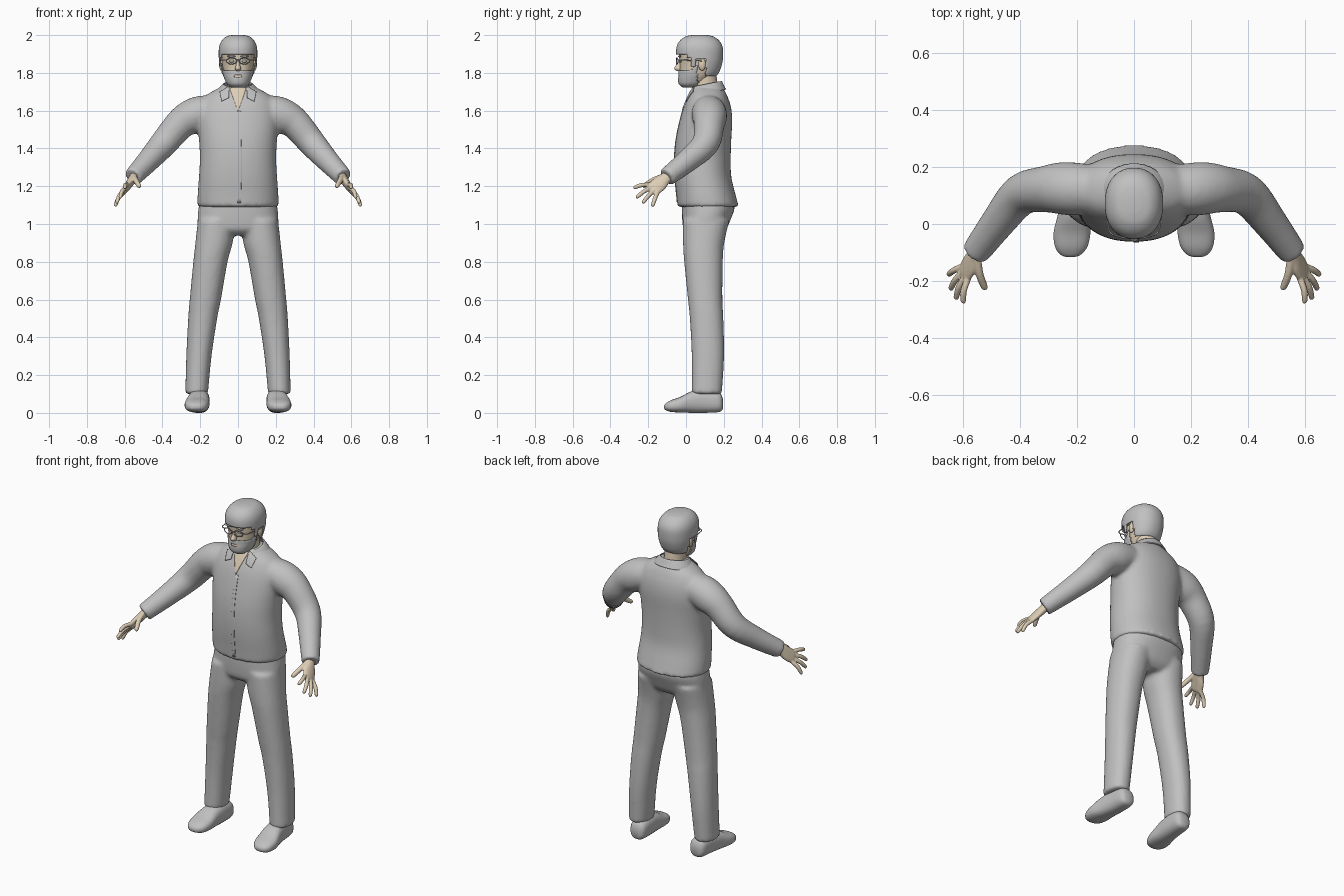
import bpy, bmesh, math
from mathutils import Vector

cube = bpy.data.objects.get("Cube")
if cube:
    bpy.data.objects.remove(cube, do_unlink=True)

X, Y, Z = Vector((1, 0, 0)), Vector((0, 1, 0)), Vector((0, 0, 1))


def material(name, rgb):
    m = bpy.data.materials.new(name)
    m.use_nodes = True
    m.diffuse_color = (*rgb, 1)
    m.node_tree.nodes["Principled BSDF"].inputs["Base Color"].default_value = (*rgb, 1)
    return m


GREY = material("soft grey", (0.53, 0.53, 0.53))
SKIN = material("pale skin", (0.72, 0.61, 0.46))


def resample(rings, steps):
    """Smooth spline through rings given as tuples."""
    out = []
    last = len(rings) - 1
    for i in range(last):
        a, b, c, d = (rings[min(max(k, 0), last)] for k in (i - 1, i, i + 1, i + 2))
        for s in range(steps):
            t = s / steps
            out.append([0.5 * (2 * q + (r - p) * t + (2 * p - 5 * q + 4 * r - w) * t * t
                               + (3 * q - p - 3 * r + w) * t ** 3)
                        for p, q, r, w in zip(a, b, c, d)])
    return out + [list(rings[-1])]


def loft(bm, rings, axis=None, ref=Y, n=24, p=2, steps=4, caps=True):
    """Rings are (x, y, z, half width, half depth)."""
    rings = resample(rings, steps)
    loops = []
    for i, (x, y, z, a, b) in enumerate(rings):
        before, after = rings[max(i - 1, 0)], rings[min(i + 1, len(rings) - 1)]
        t = axis or (Vector(after[:3]) - Vector(before[:3])).normalized()
        u = ref.cross(t).normalized()
        v = t.cross(u)
        a, b = max(a, 0.001), max(b, 0.001)
        loop = []
        for k in range(n):
            ang = math.tau * (k + 0.5) / n
            c, s = math.cos(ang), math.sin(ang)
            pu = math.copysign(abs(c) ** (2 / p), c) * a
            pv = math.copysign(abs(s) ** (2 / p), s) * b
            loop.append(bm.verts.new(Vector((x, y, z)) + u * pu + v * pv))
        loops.append(loop)
    for lo, hi in zip(loops, loops[1:]):
        for k in range(n):
            bm.faces.new((lo[k], lo[(k + 1) % n], hi[(k + 1) % n], hi[k]))
    if caps:
        bm.faces.new(loops[0][::-1])
        bm.faces.new(loops[-1])


def stack(rows, side=1):
    """Rows of (z, front, back, half width, centre x) to rings."""
    return [(side * (r[4] if len(r) > 4 else 0), (r[1] + r[2]) / 2, r[0], r[3], (r[2] - r[1]) / 2)
            for r in rows]


def finish(name, bm, mat, voxel=0, smooth=0):
    bmesh.ops.recalc_face_normals(bm, faces=bm.faces)
    me = bpy.data.meshes.new(name)
    bm.to_mesh(me)
    bm.free()
    me.materials.append(mat)
    ob = bpy.data.objects.new(name, me)
    bpy.context.collection.objects.link(ob)
    bpy.ops.object.select_all(action="DESELECT")
    ob.select_set(True)
    bpy.context.view_layer.objects.active = ob
    bpy.ops.object.shade_smooth_by_angle(angle=math.radians(50))
    if voxel:
        r = ob.modifiers.new("merge", "REMESH")
        r.mode, r.voxel_size, r.use_smooth_shade = "VOXEL", voxel, True
        s = ob.modifiers.new("soften", "SMOOTH")
        s.factor, s.iterations = 0.5, smooth
    return ob


def thicken(ob, amount):
    m = ob.modifiers.new("thickness", "SOLIDIFY")
    m.thickness, m.offset = amount, 0


def ball(name, centre, scale, mat):
    bm = bmesh.new()
    bmesh.ops.create_uvsphere(bm, u_segments=16, v_segments=10, radius=1)
    for v in bm.verts:
        v.co = Vector(centre) + Vector(a * b for a, b in zip(v.co, scale))
    return finish(name, bm, mat)


# Shirt: torso and both sleeves merged
bm = bmesh.new()
loft(bm, stack([(1.09, -.045, .28, .215), (1.15, -.05, .264, .214), (1.25, -.06, .24, .207),
                (1.35, -.062, .237, .202), (1.45, -.053, .24, .207), (1.55, -.032, .245, .215),
                (1.62, -.012, .238, .205), (1.67, .01, .222, .18), (1.70, .025, .208, .14),
                (1.735, .045, .185, .07)]), axis=Z, n=40, p=2.2)
for s in (1, -1):
    loft(bm, [(s * x, y, z, r, r) for x, y, z, r in (
        (.08, .12, 1.60, .08), (.19, .122, 1.588, .092), (.255, .125, 1.563, .092),
        (.31, .122, 1.525, .082), (.395, .103, 1.425, .073), (.475, .008, 1.335, .061),
        (.557, -.102, 1.248, .05))])
shirt = finish("shirt", bm, GREY, 0.011, 6)

# Trousers: hips and both legs merged
bm = bmesh.new()
loft(bm, stack([(1.15, -.02, .24, .195), (1.09, -.022, .258, .208), (1.02, -.02, .235, .214),
                (.97, -.012, .212, .20), (.94, .02, .18, .13)]), axis=Z, n=40, p=2.3)
for s in (1, -1):
    loft(bm, stack([(1.02, -.017, .23, .10, .113), (.9, -.016, .203, .099, .127),
                    (.8, -.01, .195, .091, .146), (.6, .01, .193, .083, .173),
                    (.5, .02, .198, .077, .187), (.3, .03, .202, .067, .207),
                    (.1, .03, .19, .06, .219)], s), axis=Z, p=2.2)
finish("trousers", bm, GREY, 0.011, 5)

# Shoes
for s, side in ((1, "left"), (-1, "right")):
    bm = bmesh.new()
    loft(bm, [(s * x, y, (lo + hi) / 2, r, (hi - lo) / 2) for y, x, lo, hi, r in (
        (.195, .2, .02, .075, .025), (.175, .2, .004, .11, .047), (.1, .203, 0, .125, .053),
        (.03, .21, 0, .115, .058), (-.03, .217, .002, .085, .065), (-.08, .22, .005, .067, .057),
        (-.108, .222, .015, .05, .035), (-.116, .222, .025, .038, .012))],
        axis=-Y, ref=Z, p=2.5)
    finish(side + "_shoe", bm, GREY)

# Hands: palm, four fingers and thumb merged
for s, side in ((1, "left"), (-1, "right")):
    flip = Vector((s, 1, 1))
    d = Vector((.4, -.7, -.6)).normalized()
    w = Vector((-.32, -.7, .64)).normalized()
    wrist, knuckle = Vector((.535, -.072, 1.272)), Vector((.592, -.17, 1.188))
    bm = bmesh.new()
    loft(bm, [(*wrist.lerp(knuckle, f), a, b) for f, a, b in (
        (0, .03, .024), (.4, .032, .023), (.7, .042, .02), (1, .041, .016), (1.1, .034, .011))],
        axis=d, ref=d.cross(w))
    fingers = [(knuckle + w * k, Vector(tip), .0115) for k, tip in (
        (.031, (.60, -.278, 1.192)), (.011, (.626, -.264, 1.14)),
        (-.011, (.645, -.23, 1.112)), (-.03, (.652, -.178, 1.094)))]
    fingers.append((wrist.lerp(knuckle, .35) + w * .018, Vector((.522, -.23, 1.198)), .014))
    for base, tip, r in fingers:
        bend = base.lerp(tip, .5) + Vector((.006, 0, .006))
        loft(bm, [(*base, r, r), (*bend, r, r), (*base.lerp(tip, .92), r * .85, r * .85),
                  (*tip, r * .35, r * .35)], n=12)
    for v in bm.verts:
        v.co = v.co * flip
    finish(side + "_hand", bm, SKIN, 0.004, 2)

# Head, hair and beard share one profile
HEAD = [(1.725, -.012, .05, .03), (1.742, -.032, .09, .052), (1.77, -.037, .13, .066),
        (1.80, -.034, .158, .076), (1.84, -.033, .174, .083), (1.88, -.036, .181, .087),
        (1.92, -.036, .18, .086), (1.955, -.02, .163, .073), (1.978, .012, .132, .048),
        (1.986, .05, .095, .015)]


def head_shell(name, grow, mat, keep=None):
    rows = [(z + (grow if z > 1.9 else 0), f - grow, b + grow, h + grow) for z, f, b, h in HEAD]
    bm = bmesh.new()
    loft(bm, stack(rows), axis=Z, n=64, p=2.2, steps=6)
    if keep:
        drop = [f for f in bm.faces if not keep(f.calc_center_median())]
        bmesh.ops.delete(bm, geom=drop, context="FACES")
    ob = finish(name, bm, mat)
    if keep:
        thicken(ob, 0.006)
    return ob


def hairline(c):
    for limit, low in ((.01, 1.897), (.03, 1.88), (.055, 1.83), (.105, 1.875)):
        if c.y < limit:
            return c.z > low
    return c.z > 1.785


def beard_area(c):
    mouth = abs(c.x) < .022 and 1.776 < c.z < 1.788
    cheek = 1.81 + max(0, c.y - .02) * .8
    return c.z < cheek and c.y < .06 and not mouth


head_shell("head", 0, SKIN)
head_shell("hair", .012, GREY, hairline)
head_shell("beard", .003, GREY, beard_area)

# Neck, nose, ears and eyes
bm = bmesh.new()
loft(bm, stack([(1.62, .04, .18, .07), (1.72, .036, .17, .06), (1.8, .04, .16, .058)]), axis=Z)
finish("neck", bm, SKIN)
bm = bmesh.new()
loft(bm, stack([(1.872, -.038, -.02, .007), (1.845, -.051, -.02, .010), (1.823, -.063, -.02, .016),
                (1.811, -.05, -.02, .011)]), axis=-Z, n=16)
finish("nose", bm, SKIN)
for s, side in ((1, "left"), (-1, "right")):
    ball(side + "_ear", (s * .088, .085, 1.845), (.012, .02, .033), SKIN)
    ball(side + "_eye", (s * .033, -.029, 1.862), (.014, .008, .007), GREY)
    ball(side + "_eyebrow", (s * .035, -.034, 1.888), (.024, .008, .006), GREY)

# Glasses: rims, temples and bridge
bm = bmesh.new()
for s in (1, -1):
    rim = []
    for k in range(25):
        a = math.tau * k / 24
        px = .034 + .027 * math.cos(a)
        rim.append((s * px, -.05 + .25 * max(0, px - .03), 1.863 + .016 * math.sin(a), .0028, .0028))
    loft(bm, rim, n=8, steps=1)
    loft(bm, [(s * .061, -.041, 1.868, .003, .003), (s * .088, -.02, 1.868, .003, .003),
              (s * .097, .085, 1.864, .003, .003)], ref=Z, n=8)
loft(bm, [(-.008, -.05, 1.867, .003, .003), (.008, -.05, 1.867, .003, .003)], ref=Z, n=8)
finish("glasses", bm, GREY)

# Collar band, open at the front
bm = bmesh.new()
loft(bm, [(0, .11, 1.69, .117, .1), (0, .11, 1.71, .105, .09), (0, .108, 1.738, .076, .08)],
     axis=Z, n=32, steps=3, caps=False)
gap = [f for f in bm.faces if f.calc_center_median().y < .05 and abs(f.calc_center_median().x) < .045]
bmesh.ops.delete(bm, geom=gap, context="FACES")
for v in bm.verts:
    v.co.z += .2 * (v.co.y - .1)
thicken(finish("collar", bm, GREY), 0.006)


def patch(name, corners, mat, offset, n=10):
    """Thin plate laid on the shirt front, corners are (x, z)."""
    a, b, c, d = (Vector(k) for k in corners)
    bm = bmesh.new()
    grid = []
    for i in range(n + 1):
        row = [a.lerp(d, i / n).lerp(b.lerp(c, i / n), j / n) for j in range(n + 1)]
        grid.append([bm.verts.new((q.x, -.07 + max(0, q.y - 1.6) * .8, q.y)) for q in row])
    for i in range(n):
        for j in range(n):
            bm.faces.new((grid[i][j], grid[i + 1][j], grid[i + 1][j + 1], grid[i][j + 1]))
    ob = finish(name, bm, mat)
    m = ob.modifiers.new("lay_on_shirt", "SHRINKWRAP")
    m.target, m.wrap_method = shirt, "NEAREST_SURFACEPOINT"
    m.wrap_mode, m.offset = "ABOVE_SURFACE", offset
    thicken(ob, 0.003)


# Open neckline, button strip and collar points
patch("neckline", ((-.048, 1.73), (.048, 1.73), (.002, 1.612), (-.002, 1.612)), SKIN, .003)
patch("button_strip", ((-.002, 1.61), (.018, 1.61), (.018, 1.11), (-.002, 1.11)), GREY, .001, 20)
for s, side in ((1, "left"), (-1, "right")):
    patch(side + "_collar_point", [(s * x, z) for x, z in (
        (.048, 1.735), (.105, 1.715), (.092, 1.66), (.05, 1.675))], GREY, .007)
